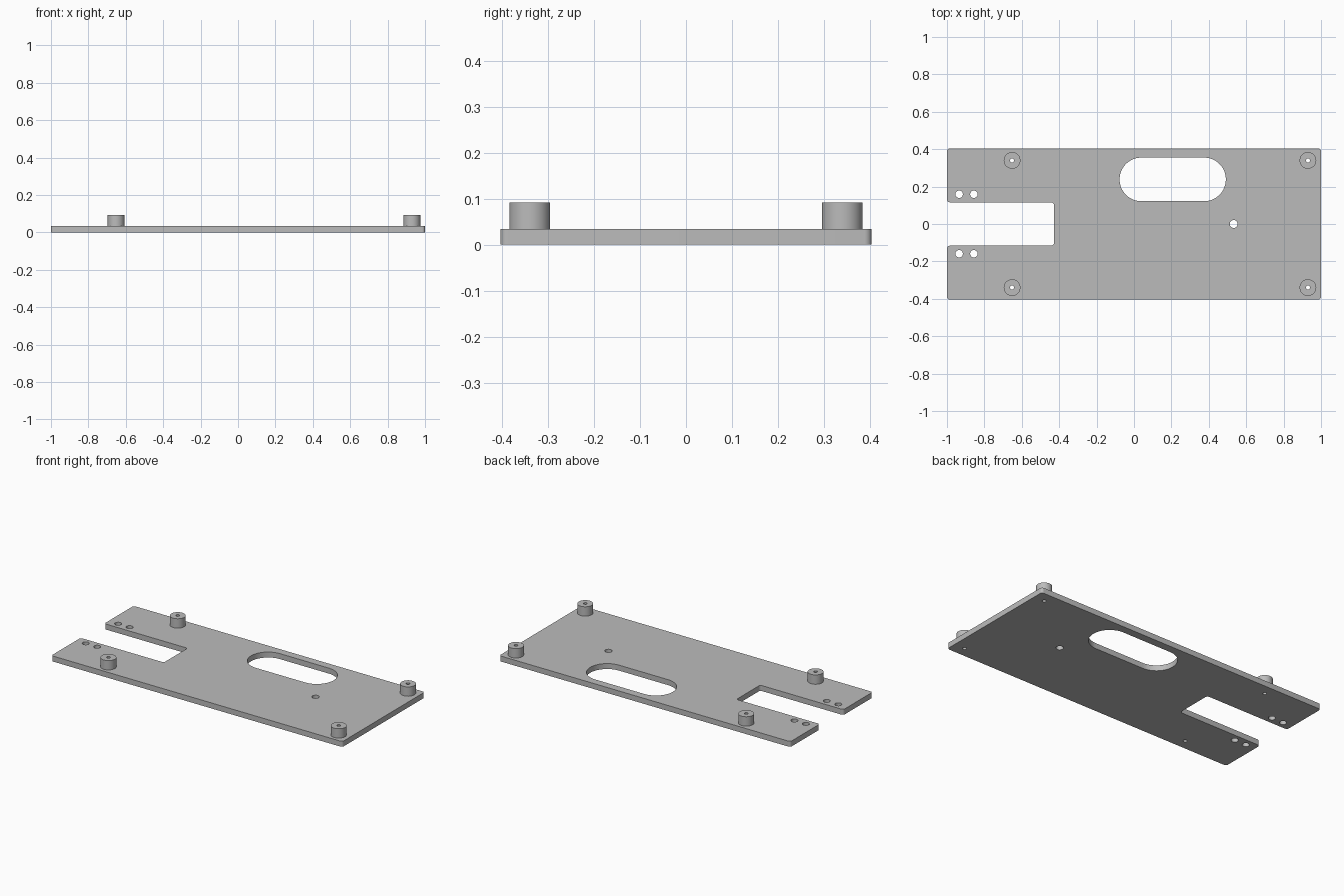
import bpy, bmesh, math
from mathutils import Vector

cube = bpy.data.objects.get("Cube")
if cube:
    bpy.data.objects.remove(cube, do_unlink=True)

THICK, TOP = 0.034, 0.092

grey = bpy.data.materials.new("plain grey")
grey.use_nodes = True
colour = (0.5, 0.5, 0.5, 1)
grey.diffuse_color = colour
grey.node_tree.nodes["Principled BSDF"].inputs["Base Color"].default_value = colour


def circle(x, y, r, n=48):
    return [(x + r * math.cos(math.tau * i / n), y + r * math.sin(math.tau * i / n))
            for i in range(n)]


def rounded(corners, r, steps=8):
    """Outline of right-angled corners, each replaced by an arc."""
    pts = [Vector(c) for c in corners]
    out = []
    for i, p in enumerate(pts):
        a = (pts[i - 1] - p).normalized()
        b = (pts[(i + 1) % len(pts)] - p).normalized()
        centre = p + r * (a + b)
        for k in range(steps + 1):
            t = math.pi / 2 * k / steps
            out.append(centre - r * (b * math.cos(t) + a * math.sin(t)))
    return out


def extrude(name, outlines, z0, z1):
    """Solid from an outer outline and its holes."""
    curve = bpy.data.curves.new(name + "_profile", 'CURVE')
    curve.dimensions = '2D'
    curve.fill_mode = 'BOTH'
    curve.extrude = (z1 - z0) / 2
    for outline in outlines:
        spline = curve.splines.new('POLY')
        spline.points.add(len(outline) - 1)
        for point, (x, y) in zip(spline.points, outline):
            point.co = (x, y, 0, 1)
        spline.use_cyclic_u = True
    helper = bpy.data.objects.new(name + "_profile", curve)
    bpy.context.collection.objects.link(helper)
    graph = bpy.context.evaluated_depsgraph_get()
    mesh = bpy.data.meshes.new_from_object(helper.evaluated_get(graph))
    bpy.data.objects.remove(helper, do_unlink=True)

    bm = bmesh.new()
    bm.from_mesh(mesh)
    bmesh.ops.remove_doubles(bm, verts=bm.verts, dist=1e-5)
    bmesh.ops.translate(bm, verts=bm.verts, vec=(0, 0, (z0 + z1) / 2))
    bmesh.ops.recalc_face_normals(bm, faces=bm.faces)
    for face in bm.faces:
        face.smooth = True
        face.material_index = 0
    bm.to_mesh(mesh)
    bm.free()
    mesh.set_sharp_from_angle(angle=math.radians(30))
    mesh.materials.clear()
    mesh.materials.append(grey)
    ob = bpy.data.objects.new(name, mesh)
    bpy.context.collection.objects.link(ob)
    return ob


# Positions shared by the plate and the standoffs
standoffs = {"left_back": (0.93, 0.34), "left_front": (0.93, -0.34),
             "right_back": (-0.652, 0.34), "right_front": (-0.652, -0.34)}
BORE = 0.011

# Base plate with an open notch on one end
W, D, NX, NY = 1.0, 0.404, -0.428, 0.116
outline = rounded([(-W, -D), (W, -D), (W, D), (-W, D),
                   (-W, NY), (NX, NY), (NX, -NY), (-W, -NY)], 0.016)

# Long slot, fixing holes and bores
slot = rounded([(-0.077, 0.122), (0.491, 0.122), (0.491, 0.355), (-0.077, 0.355)],
               0.116, 16)
holes = [slot, circle(0.533, 0, 0.021)]
for x in (-0.935, -0.856):
    for side in (-1, 1):
        holes.append(circle(x, side * 0.159, 0.02))
holes += [circle(x, y, BORE, 24) for x, y in standoffs.values()]
extrude("base_plate", [outline] + holes, 0, THICK)

# Hollow standoffs near the corners
for place, (x, y) in standoffs.items():
    extrude("standoff_" + place, [circle(x, y, 0.0445), circle(x, y, BORE, 24)],
            THICK, TOP)
